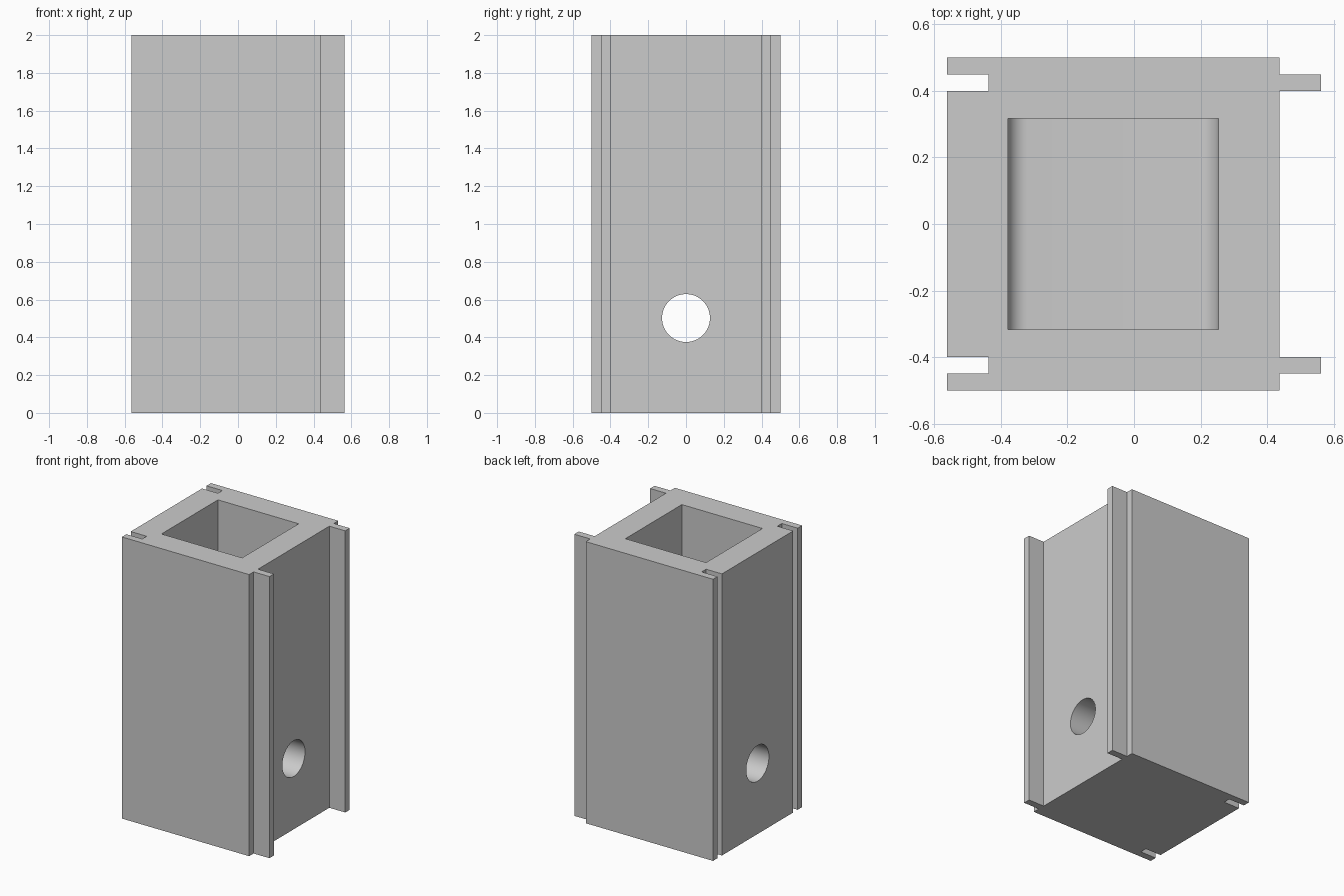
import bpy, bmesh
from math import pi, radians
from mathutils import Matrix, Vector

cube = bpy.data.objects.get("Cube")
if cube:
    bpy.data.objects.remove(cube, do_unlink=True)

BODY_X = -0.0625          # centre of the square post
HEIGHT = 2.0

grey = bpy.data.materials.new("plain grey")
grey.use_nodes = True
colour = (0.6, 0.6, 0.6, 1)
grey.diffuse_color = colour
grey.node_tree.nodes["Principled BSDF"].inputs["Base Color"].default_value = colour


def add_object(name, bm):
    bmesh.ops.recalc_face_normals(bm, faces=bm.faces)
    mesh = bpy.data.meshes.new(name)
    bm.to_mesh(mesh)
    bm.free()
    mesh.materials.append(grey)
    obj = bpy.data.objects.new(name, mesh)
    bpy.context.collection.objects.link(obj)
    return obj


# Post: half outline with groove and tongue, mirrored across y and extruded
half = [(0.4375, 0.4), (0.5625, 0.4), (0.5625, 0.45), (0.4375, 0.45), (0.4375, 0.5),
        (-0.5625, 0.5), (-0.5625, 0.45), (-0.4375, 0.45), (-0.4375, 0.4), (-0.5625, 0.4)]
outline = half + [(x, -y) for x, y in reversed(half)]
bm = bmesh.new()
base = bm.faces.new([bm.verts.new((x, y, 0)) for x, y in outline])
top = bmesh.ops.extrude_face_region(bm, geom=[base], use_keep_orig=True)["geom"]
bmesh.ops.translate(bm, vec=(0, 0, HEIGHT),
                    verts=[v for v in top if isinstance(v, bmesh.types.BMVert)])
post = add_object("interlocking_post", bm)

# Cavity cutter: open at the top, rounded along two floor edges
floor, rim = 0.18, 2.2
bm = bmesh.new()
bmesh.ops.create_cube(bm, size=1, matrix=Matrix.Translation((BODY_X, 0, (floor + rim) / 2))
                      @ Matrix.Diagonal((0.634, 0.634, rim - floor, 1)))
floor_edges = [e for e in bm.edges
               if all(v.co.z < 1 for v in e.verts)
               and abs(e.verts[0].co.y - e.verts[1].co.y) > 0.1]
bmesh.ops.bevel(bm, geom=floor_edges, offset=0.06, segments=8, profile=0.5, affect="EDGES")
cavity = add_object("cavity_cutter", bm)

# Round hole cutter running through both side walls
bm = bmesh.new()
bmesh.ops.create_cone(bm, cap_ends=True, segments=64, radius1=0.127, radius2=0.127, depth=1.6,
                      matrix=Matrix.Translation((0, 0, 0.502)) @ Matrix.Rotation(pi / 2, 4, "Y"))
hole = add_object("side_hole_cutter", bm)

bpy.ops.object.select_all(action="DESELECT")
post.select_set(True)
bpy.context.view_layer.objects.active = post
for cutter in (cavity, hole):
    mod = post.modifiers.new(cutter.name, "BOOLEAN")
    mod.operation = "DIFFERENCE"
    mod.solver = "EXACT"
    mod.object = cutter
    bpy.ops.object.modifier_apply(modifier=mod.name)
    bpy.data.objects.remove(cutter, do_unlink=True)

bpy.ops.object.shade_smooth_by_angle(angle=radians(30))
